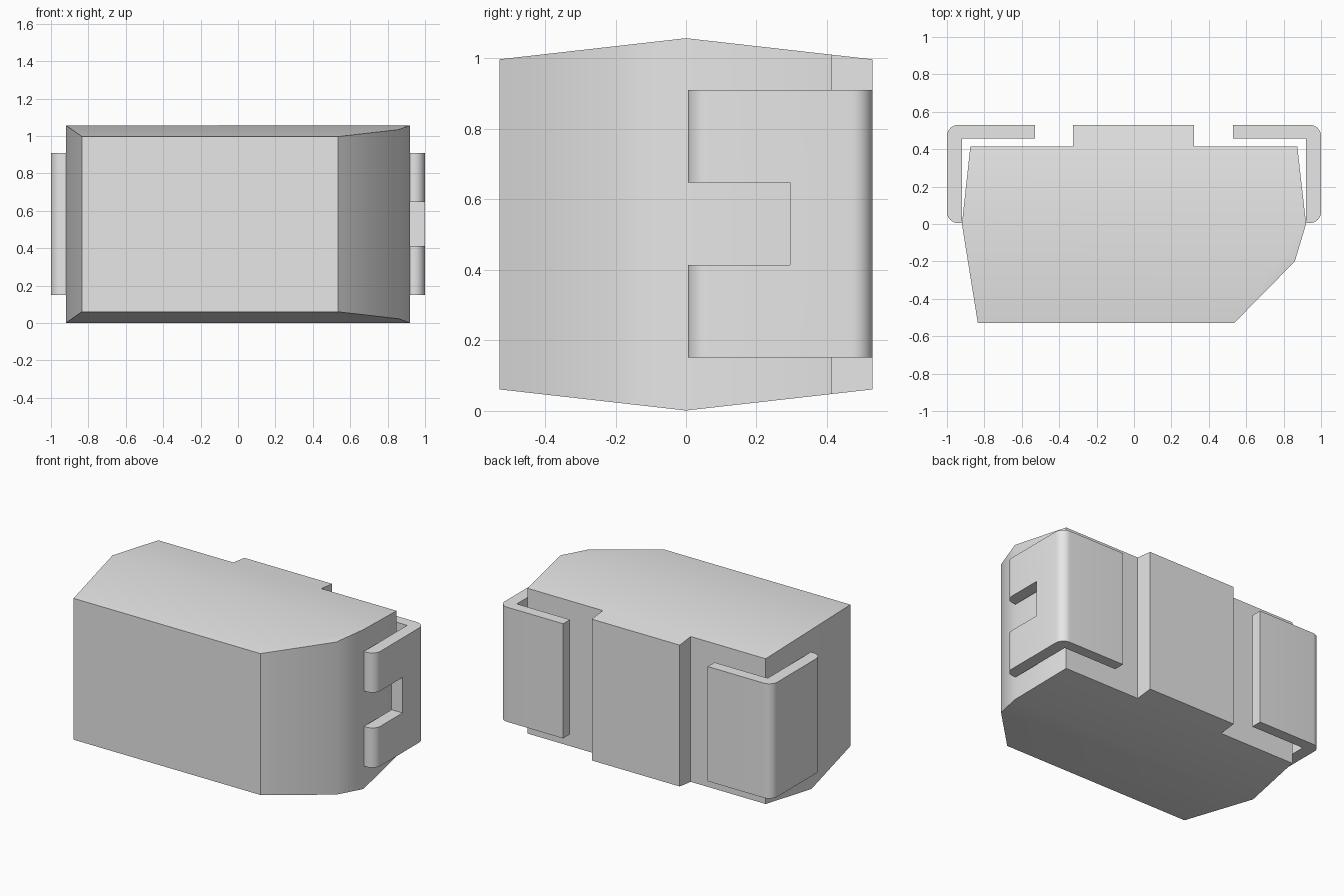
import bpy
import bmesh
import math

if "Cube" in bpy.data.objects:
    bpy.data.objects.remove(bpy.data.objects["Cube"], do_unlink=True)

grey = bpy.data.materials.new("light grey")
grey.use_nodes = True
grey.diffuse_color = (0.8, 0.8, 0.8, 1)
grey.node_tree.nodes["Principled BSDF"].inputs["Base Color"].default_value = (0.8, 0.8, 0.8, 1)


def prism(name, outline, bottom, top, ridge=False):
    """Extrude a plan outline between two heights given as functions of y."""
    bm = bmesh.new()
    low = [bm.verts.new((x, y, bottom(y))) for x, y in outline]
    high = [bm.verts.new((x, y, top(y))) for x, y in outline]
    bm.faces.new(low[::-1])
    bm.faces.new(high)
    for i in range(len(outline)):
        j = (i + 1) % len(outline)
        bm.faces.new((low[i], low[j], high[j], high[i]))
    if ridge:  # fold both caps along the centre line
        for ring in (low, high):
            bmesh.ops.connect_verts(bm, verts=[v for v in ring if v.co.y == 0])
    bmesh.ops.recalc_face_normals(bm, faces=bm.faces)
    mesh = bpy.data.meshes.new(name)
    bm.to_mesh(mesh)
    bm.free()
    mesh.materials.append(grey)
    obj = bpy.data.objects.new(name, mesh)
    bpy.context.collection.objects.link(obj)
    return obj


def smooth(obj):
    bpy.ops.object.select_all(action="DESELECT")
    obj.select_set(True)
    bpy.context.view_layer.objects.active = obj
    bpy.ops.object.shade_smooth_by_angle(angle=math.radians(30))


def arc(cx, cy, r, start, end, steps=8):
    angles = [math.radians(start + (end - start) * i / steps) for i in range(steps + 1)]
    return [(cx + r * math.cos(a), cy + r * math.sin(a)) for a in angles]


# Body: chamfered plan with a raised back pad, caps sloping away from a ridge
body_plan = [(-0.835, -0.53), (0.535, -0.53), (0.86, -0.2), (0.92, 0),
             (0.873, 0.415), (0.32, 0.415), (0.32, 0.53), (-0.325, 0.53),
             (-0.325, 0.415), (-0.875, 0.415), (-0.92, 0)]
slope = 0.06 / 0.53
body = prism("body", body_plan, lambda y: slope * abs(y),
             lambda y: 1.057 - slope * abs(y), ridge=True)
smooth(body)

# Clips: L-shaped straps wrapping the back corners
clip_plan = ([(0.92, 0.005)] + arc(0.94, 0.065, 0.06, -90, 0)
             + arc(0.94, 0.47, 0.06, 0, 90)
             + [(0.53, 0.53), (0.53, 0.458), (0.92, 0.458)])
clips = {}
for side, sign in (("left", 1), ("right", -1)):
    plan = [(sign * x, y) for x, y in clip_plan][::sign]
    clips[side] = prism(side + "_clip", plan, lambda y: 0.15, lambda y: 0.91)

# Slot through the side of the left clip, open to the front
slot_plan = [(0.85, -0.1), (1.1, -0.1), (1.1, 0.295), (0.85, 0.295)]
cutter = prism("slot_cutter", slot_plan, lambda y: 0.413, lambda y: 0.648)
cutter.hide_render = True
cut = clips["left"].modifiers.new("slot", "BOOLEAN")
cut.operation = "DIFFERENCE"
cut.solver = "EXACT"
cut.object = cutter
bpy.context.view_layer.update()
depsgraph = bpy.context.evaluated_depsgraph_get()
slotted = bpy.data.meshes.new_from_object(clips["left"].evaluated_get(depsgraph))
clips["left"].modifiers.clear()
clips["left"].data = slotted
bpy.data.objects.remove(cutter, do_unlink=True)

for clip in clips.values():
    smooth(clip)
